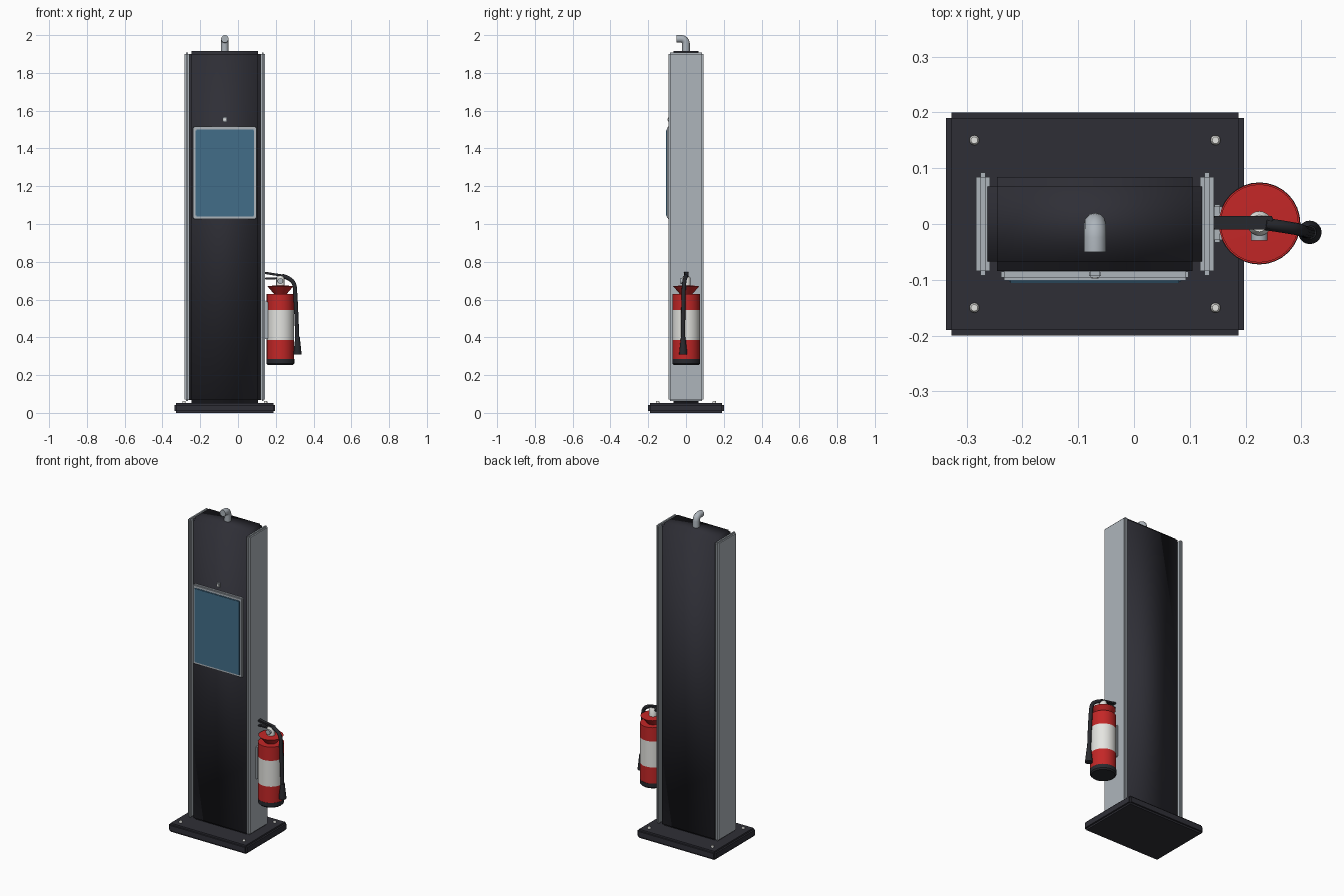
import bpy, bmesh, math
from mathutils import Vector, Matrix

cube = bpy.data.objects.get("Cube")
if cube:
    bpy.data.objects.remove(cube, do_unlink=True)


def material(name, *rgb):
    m = bpy.data.materials.new(name)
    m.use_nodes = True
    m.diffuse_color = (*rgb, 1)
    m.node_tree.nodes["Principled BSDF"].inputs["Base Color"].default_value = (*rgb, 1)
    return m


CHARCOAL = material("charcoal", 0.028, 0.028, 0.037)
SILVER = material("silver", 0.42, 0.46, 0.5)
TEAL = material("screen_teal", 0.055, 0.155, 0.25)
RED = material("red", 0.55, 0.02, 0.02)
WHITE = material("white", 0.78, 0.78, 0.75)
BLACK = material("black", 0.022, 0.023, 0.028)


def finish(name, bm, mats, angle=40):
    bmesh.ops.recalc_face_normals(bm, faces=bm.faces)
    mesh = bpy.data.meshes.new(name)
    bm.to_mesh(mesh)
    bm.free()
    for m in mats:
        mesh.materials.append(m)
    mesh.shade_smooth()
    if angle < 180:
        mesh.set_sharp_from_angle(angle=math.radians(angle))
    obj = bpy.data.objects.new(name, mesh)
    bpy.context.collection.objects.link(obj)
    return obj


def box(name, x, y, z, mat, notch=0.0, angle=40):
    """Box between (min, max) pairs, with square notches along its edges."""
    spans = (x, y, z)
    centre = Vector([(a + b) / 2 for a, b in spans])
    size = [b - a - 2 * notch for a, b in spans]
    bm = bmesh.new()
    bmesh.ops.create_cube(bm, size=1, matrix=Matrix.Diagonal((*size, 1)))
    if notch:
        raised = bmesh.ops.extrude_discrete_faces(bm, faces=bm.faces[:])["faces"]
        for f in raised:
            f.normal_update()
            bmesh.ops.translate(bm, verts=f.verts[:], vec=f.normal * notch)
    obj = finish(name, bm, [mat], angle)
    obj.location = centre
    return obj


def lathe(name, profile, location, mats, rule=None, angle=40, steps=32):
    """Spin (radius, height) points round the z axis."""
    bm = bmesh.new()
    verts = [bm.verts.new((r, 0, h)) for r, h in profile]
    edges = [bm.edges.new(pair) for pair in zip(verts, verts[1:])]
    bmesh.ops.spin(bm, geom=verts + edges, axis=(0, 0, 1), cent=(0, 0, 0),
                   angle=math.tau, steps=steps)
    bmesh.ops.remove_doubles(bm, verts=bm.verts, dist=1e-5)
    if rule:
        for f in bm.faces:
            f.material_index = rule(f.calc_center_median().z)
    obj = finish(name, bm, mats, angle)
    obj.location = location
    return obj


def tube(name, points, radius, mat, kind="POLY"):
    curve = bpy.data.curves.new(name, "CURVE")
    curve.dimensions = "3D"
    curve.bevel_depth = radius
    curve.bevel_resolution = 4
    curve.use_fill_caps = True
    spline = curve.splines.new(kind)
    spline.points.add(len(points) - 1)
    for p, co in zip(spline.points, points):
        p.co = (*co, 1)
    if kind == "NURBS":
        spline.use_endpoint_u = True
        spline.order_u = 3
    curve.materials.append(mat)
    obj = bpy.data.objects.new(name, curve)
    bpy.context.collection.objects.link(obj)
    return obj


CX = -0.07  # centre line of the column

# Base plate and its four bolts
box("base_plate", (CX - 0.267, CX + 0.267), (-0.2, 0.2), (0, 0.053), CHARCOAL, 0.01)
for sx in (-1, 1):
    for sy in (-1, 1):
        lathe("base_bolt", [(0, 0.045), (0.009, 0.045), (0.009, 0.06), (0.006, 0.064), (0, 0.064)],
              (CX + sx * 0.216, sy * 0.15, 0), [WHITE], steps=12)

# Column and the side panels
box("column", (CX - 0.192, CX + 0.192), (-0.084, 0.084), (0.05, 1.917), CHARCOAL, 0.017, 180)
for side, s in (("right", -1), ("left", 1)):
    x = CX + s * 0.2005
    box(side + "_panel", (x - 0.0125, x + 0.0125), (-0.092, 0.092), (0.063, 1.907), SILVER, 0.008)

# Screen and camera
box("screen_frame", (CX - 0.168, CX + 0.168), (-0.101, -0.08), (1.027, 1.517), SILVER, 0.005)
box("screen", (CX - 0.154, CX + 0.154), (-0.106, -0.098), (1.041, 1.499), TEAL, 0.003)
box("camera_housing", (CX - 0.011, CX + 0.011), (-0.096, -0.082), (1.54, 1.566), SILVER, 0.003)
lens = lathe("camera_lens", [(0, 0), (0.006, 0), (0.006, 0.016), (0, 0.016)],
             (CX, -0.082, 1.553), [WHITE], steps=16)
lens.rotation_euler.x = math.pi / 2

# Elbow pipe on the top
bend = [(CX, -0.025 + 0.025 * math.cos(a), 1.955 + 0.025 * math.sin(a))
        for a in [i * math.pi / 12 for i in range(7)]]
tube("top_pipe", [(CX, 0, 1.905)] + bend + [(CX, -0.05, 1.98)], 0.02, SILVER)

# Extinguisher: bracket, tank, foot and neck
EX = 0.2245
box("wall_bracket", (0.14, 0.158), (-0.033, 0.035), (0.39, 0.59), SILVER, 0.004)
R = 0.0725
lathe("tank", [(0, 0.28), (R, 0.28), (R, 0.385), (R, 0.545), (R, 0.63), (0.034, 0.63),
               (0.07, 0.672), (0, 0.675)], (EX, 0.001, 0), [RED, WHITE],
      lambda h: int(0.385 < h < 0.545))
lathe("tank_foot", [(0, 0.253), (0.066, 0.253), (0.0735, 0.261), (0.0735, 0.285), (0, 0.285)],
      (EX, 0.001, 0), [BLACK])
lathe("valve_neck", [(0, 0.66), (0.022, 0.66), (0.022, 0.715), (0.015, 0.725), (0, 0.725)],
      (EX, 0.001, 0), [WHITE], steps=20)
gauge = lathe("pressure_gauge", [(0, 0), (0.015, 0), (0.015, 0.03), (0, 0.03)],
              (EX, 0, 0.698), [SILVER], steps=20)
gauge.rotation_euler.x = math.pi / 2

# Grip levers
upper = box("upper_lever", (0.141, 0.249), (-0.01, 0.014), (0.727, 0.739), BLACK, 0.002)
upper.rotation_euler.y = math.radians(9)
lower = box("lower_lever", (0.143, 0.225), (-0.009, 0.013), (0.707, 0.717), BLACK, 0.002)
lower.rotation_euler.y = math.radians(-2)

# Hose and nozzle
tube("hose", [(0.235, 0.0, 0.725), (0.262, -0.004, 0.718), (0.298, -0.01, 0.69),
              (0.303, -0.013, 0.64), (0.309, -0.015, 0.52), (0.314, -0.015, 0.39)],
     0.011, BLACK, "NURBS")
lathe("nozzle", [(0, 0.31), (0.021, 0.31), (0.021, 0.318), (0.012, 0.402), (0, 0.402)],
      (0.315, -0.015, 0), [BLACK], steps=20)
